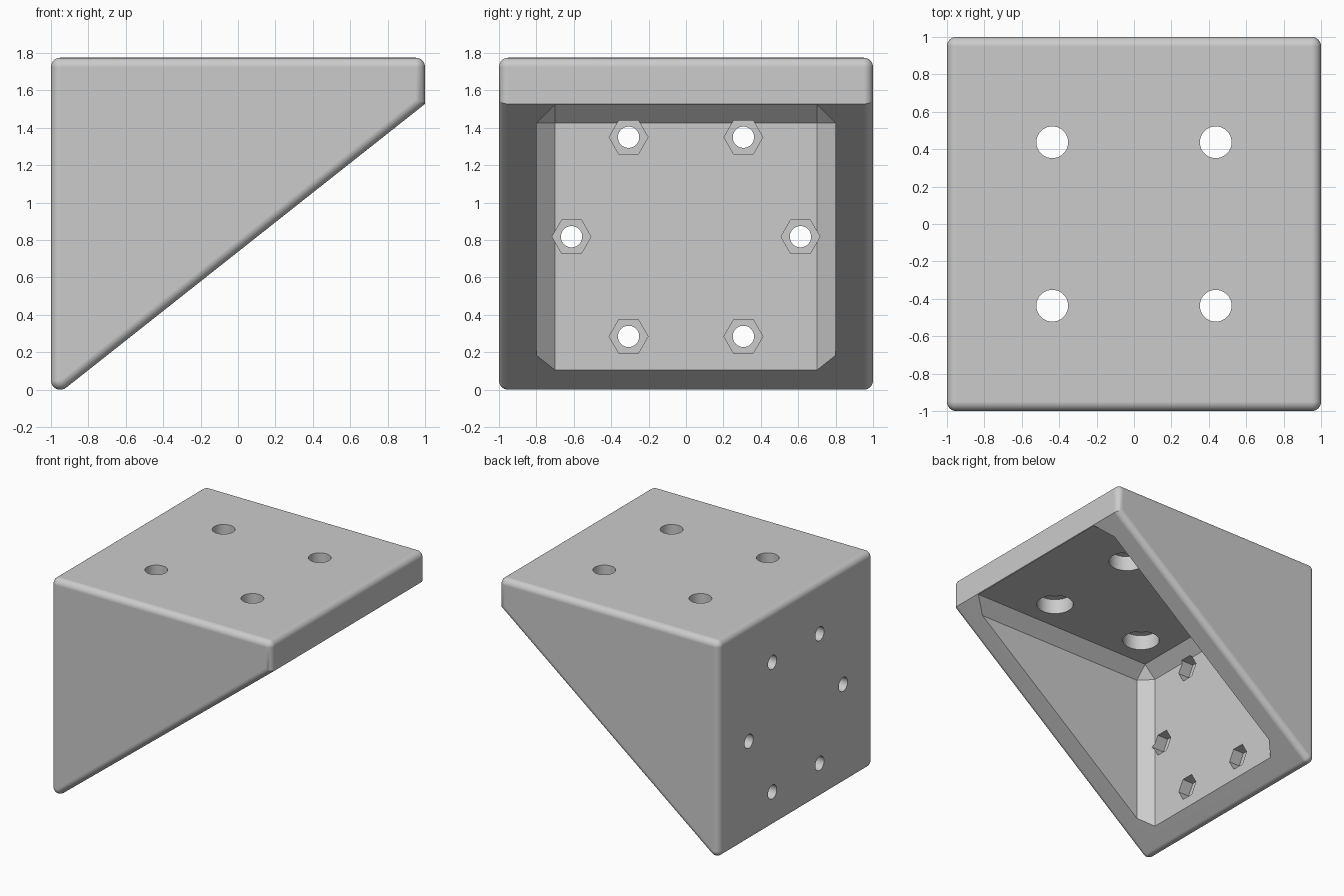
import bpy, bmesh, math
from mathutils import Matrix, Vector

cube = bpy.data.objects.get("Cube")
if cube:
    bpy.data.objects.remove(cube, do_unlink=True)

TOP, LIP, R, STEPS = 1.775, 1.528, 0.05, 10

grey = bpy.data.materials.new("light_grey")
grey.use_nodes = True
grey.diffuse_color = (0.6, 0.6, 0.6, 1)
grey.node_tree.nodes["Principled BSDF"].inputs["Base Color"].default_value = (0.6, 0.6, 0.6, 1)


def make_object(name, bm):
    bmesh.ops.recalc_face_normals(bm, faces=bm.faces)
    mesh = bpy.data.meshes.new(name)
    bm.to_mesh(mesh)
    bm.free()
    mesh.materials.append(grey)
    obj = bpy.data.objects.new(name, mesh)
    bpy.context.collection.objects.link(obj)
    return obj


def arc(cx, cz, start, end):
    """Corner points as (centre, outward offset) pairs in the xz plane."""
    angles = [start + (end - start) * i / STEPS for i in range(STEPS + 1)]
    return [(Vector((cx, 0, cz)), Vector((R * math.cos(a), 0, R * math.sin(a)))) for a in angles]


# Sloped underside: passes through the lip edge and touches the rounded toe
dx, dz = 2 - R, LIP - R
theta = math.atan2(dz, dx) + math.asin(R / math.hypot(dx, dz))
mitre_z = LIP - R * math.tan(theta) + R / math.cos(theta)
profile = arc(1 - R, TOP - R, 0, math.pi / 2)
profile += arc(-1 + R, TOP - R, math.pi / 2, math.pi)
profile += arc(-1 + R, R, math.pi, 1.5 * math.pi + theta)
profile += [(Vector((1 - R, 0, mitre_z)), Vector((R, 0, LIP - mitre_z)))]

# Wedge body: the profile swells to full size along its rounded side edges
bm = bmesh.new()
rings = []
for side in (-1, 1):
    for i in range(STEPS + 1):
        phi = math.pi / 2 * (STEPS - i if side < 0 else i) / STEPS
        y = side * (1 - R + R * math.sin(phi))
        scale = max(math.cos(phi), 0.0)
        rings.append([bm.verts.new(c + o * scale + Vector((0, y, 0))) for c, o in profile])
n = len(profile)
for a, b in zip(rings, rings[1:]):
    for i in range(n):
        j = (i + 1) % n
        bm.faces.new((a[i], a[j], b[j], b[i]))
bmesh.ops.remove_doubles(bm, verts=bm.verts, dist=1e-5)
open_edges = [e for e in bm.edges if e.is_boundary]
bmesh.ops.holes_fill(bm, edges=open_edges, sides=0)
bracket = make_object("wedge_bracket", bm)

cutters = []


def add_cylinder_cutter(name, location, axis, radius, depth, sides):
    bm = bmesh.new()
    turn = Matrix.Rotation(math.pi / 2, 4, 'Y') if axis == 'X' else Matrix.Identity(4)
    # Quarter turn puts two corners of a hexagon on the y axis
    spin = Matrix.Rotation(math.pi / 2, 4, 'Z') if sides == 6 else Matrix.Identity(4)
    bmesh.ops.create_cone(bm, cap_ends=True, segments=sides, radius1=radius, radius2=radius, depth=depth)
    if sides == 6:
        # Normalise so that one corner lies along local y
        v = bm.verts[:][0].co
        spin = Matrix.Rotation(math.pi / 2 - math.atan2(v.y, v.x), 4, 'Z')
    bmesh.ops.transform(bm, matrix=Matrix.Translation(location) @ turn @ spin, verts=bm.verts)
    cutters.append(make_object(name, bm))


# Chamfered cavity, open through the slope
bm = bmesh.new()
lo, hi = Vector((-0.8, -0.8, -1.5)), Vector((2.5, 0.8, 1.525))
bmesh.ops.create_cube(bm, size=1)
for v in bm.verts:
    v.co = (lo + hi) / 2 + Vector([a * b for a, b in zip(v.co, hi - lo)])
bmesh.ops.bevel(bm, geom=bm.edges[:], offset=0.1, offset_type='OFFSET', segments=1,
                profile=0.5, affect='EDGES')
cutters.append(make_object("cavity_cutter", bm))

# Four counterbored holes through the top plate
for x in (-0.437, 0.437):
    for y in (-0.437, 0.437):
        add_cylinder_cutter("top_hole_cutter", (x, y, 1.65), 'Z', 0.085, 0.5, 48)
        add_cylinder_cutter("counterbore_cutter", (x, y, 1.525), 'Z', 0.142, 0.25, 48)

# Six holes with hexagonal nut recesses through the back plate
for y, z in ((0.307, 1.35), (0.612, 0.818), (0.307, 0.285)):
    for s in (-1, 1):
        add_cylinder_cutter("wall_hole_cutter", (-0.85, s * y, z), 'X', 0.057, 0.5, 40)
        add_cylinder_cutter("nut_recess_cutter", (-0.775, s * y, z), 'X', 0.104, 0.25, 6)

# Cut the openings, then remove the cutters
bpy.ops.object.select_all(action='DESELECT')
bpy.context.view_layer.objects.active = bracket
bracket.select_set(True)
for cutter in cutters:
    cutter.hide_render = True
    mod = bracket.modifiers.new("cut", 'BOOLEAN')
    mod.operation = 'DIFFERENCE'
    mod.solver = 'EXACT'
    mod.object = cutter
    bpy.ops.object.modifier_apply(modifier=mod.name)
for cutter in cutters:
    bpy.data.objects.remove(cutter, do_unlink=True)

# Smooth rounded edges with flat main faces
bpy.ops.object.shade_smooth_by_angle(angle=math.radians(25))
weighted = bracket.modifiers.new("flat_face_normals", 'WEIGHTED_NORMAL')
weighted.keep_sharp = True
